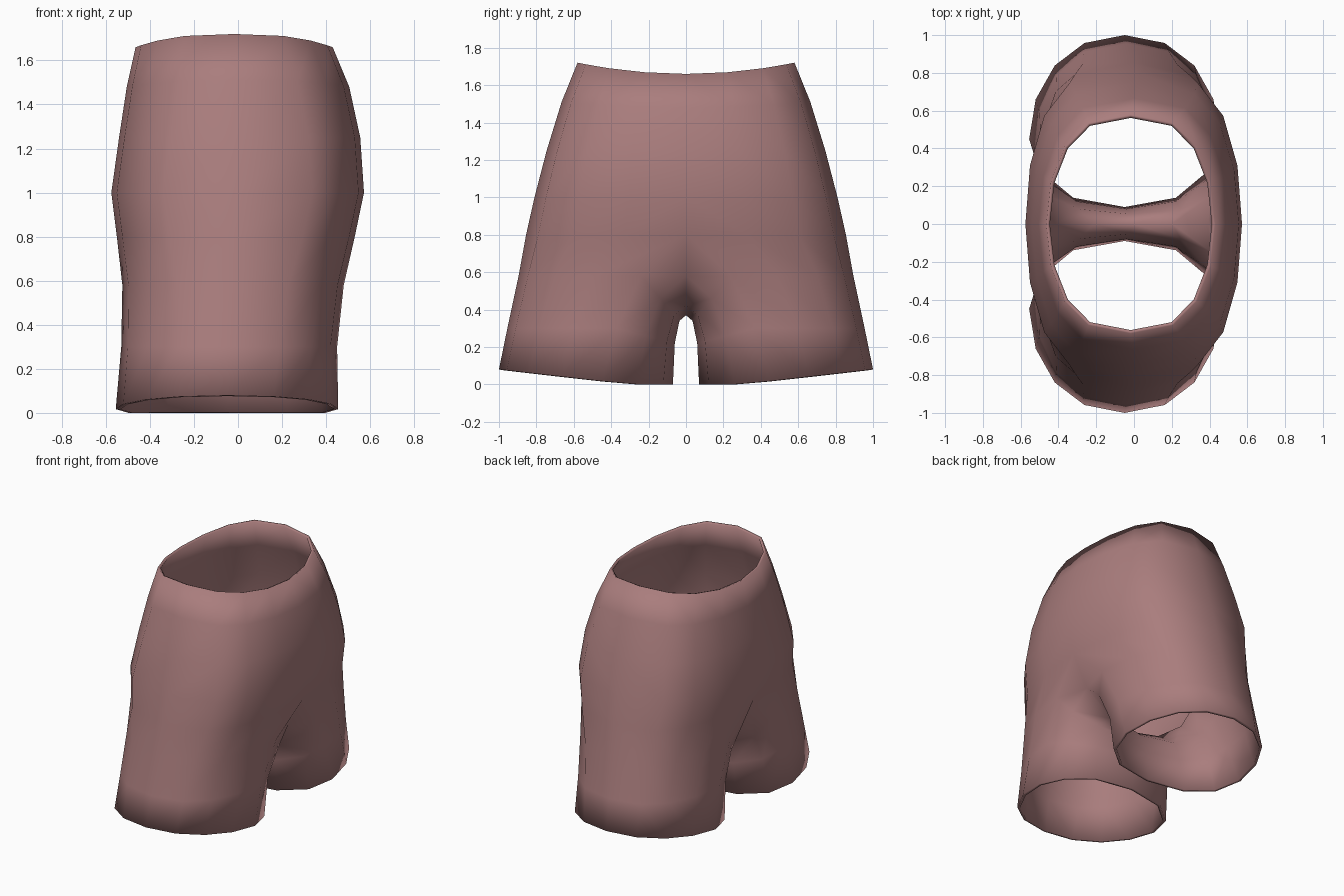
import bpy, bmesh, math

if "Cube" in bpy.data.objects:
    bpy.data.objects.remove(bpy.data.objects["Cube"])

mat = bpy.data.materials.new("dusty rose cloth")
mat.diffuse_color = (0.40, 0.205, 0.205, 1)
mat.use_nodes = True
mat.node_tree.nodes["Principled BSDF"].inputs["Base Color"].default_value = mat.diffuse_color

N_OUT, N_IN = 8, 6   # segments on the outer and inner half of each ring


def spow(v, e):
    return math.copysign(abs(v) ** e, v)


def half_arc(n, xmin, xmax, y0, y1, e, flip=False):
    """Points (x, y, s) of a half superellipse from one side to the other."""
    cx, a, pts = (xmin + xmax) / 2, (xmax - xmin) / 2, []
    for i in range(n + 1):
        t = math.pi * i / n
        s = max(0.0, math.sin(t))
        c = math.cos(t) * (-1 if flip else 1)
        if abs(c) < 1e-6:
            c = 0
        pts.append((cx + a * spow(c, e), y0 + (y1 - y0) * s, s))
    return pts


bm = bmesh.new()


def bridge(a, b):
    for i in range(len(a) - 1):
        bm.faces.new((a[i], a[i + 1], b[i + 1], b[i]))


# Hip section: half rings (z, xmin, xmax, ymax, rise, squareness)
hips = [(1.66, -0.465, 0.43, 0.58, 0.06, 0.72),
        (1.48, -0.505, 0.505, 0.665, 0.03, 0.65),
        (1.25, -0.54, 0.555, 0.745, 0.0, 0.58),
        (1.00, -0.575, 0.572, 0.81, 0.0, 0.55),
        (0.80, -0.55, 0.53, 0.855, 0.0, 0.6)]
rings = []
for z, x0, x1, ym, rise, e in hips:
    rings.append([bm.verts.new((x, y, z + rise * s * s))
                  for x, y, s in half_arc(N_OUT, x0, x1, 0, ym, e)])
for a, b in zip(rings, rings[1:]):
    bridge(a, b)

# Crotch seam on the centre plane, closing the last hip ring into a loop
seam = [bm.verts.new((x, 0, z)) for x, z in
        ((-0.43, 0.58), (-0.22, 0.42), (0, 0.37), (0.21, 0.42), (0.41, 0.58))]
loop = rings[-1] + seam
loop.append(loop[0])

# Leg: full rings (outer z, inner z, side y, inner y, outer y, xmin, xmax, squareness)
legs = [(0.58, 0.34, 0.24, 0.035, 0.895, -0.525, 0.48, 0.72),
        (0.30, 0.22, 0.37, 0.06, 0.955, -0.53, 0.45, 0.8),
        (0.00, 0.00, 0.45, 0.07, 1.00, -0.555, 0.455, 0.9)]
for zo, zi, y0, yi, yo, x0, x1, e in legs:
    outer = half_arc(N_OUT, x0, x1, y0, yo, e)
    inner = half_arc(N_IN, x0, x1, y0, yi, 0.85, True)[1:-1]
    new = []
    for x, y, s in outer:
        hem = 0.08 * max(0, (y - 0.3) / 0.7) if zo == 0 else 0
        new.append(bm.verts.new((x, y, zo + hem)))
    for x, y, s in inner:
        new.append(bm.verts.new((x, y, zo + (zi - zo) * s)))
    new.append(new[0])
    bridge(loop, new)
    loop = new

# Make every face point outward
bmesh.ops.recalc_face_normals(bm, faces=bm.faces)
bm.faces.ensure_lookup_table()
if bm.faces[N_OUT // 2].normal.y < 0:
    bmesh.ops.reverse_faces(bm, faces=bm.faces)
for f in bm.faces:
    f.smooth = True

me = bpy.data.meshes.new("shorts")
bm.to_mesh(me)
bm.free()
me.materials.append(mat)
shorts = bpy.data.objects.new("shorts", me)
bpy.context.collection.objects.link(shorts)

# Second leg by mirroring, then thin cloth thickness inward
mir = shorts.modifiers.new("mirror", "MIRROR")
mir.use_axis = (False, True, False)
mir.use_clip = True
sol = shorts.modifiers.new("cloth", "SOLIDIFY")
sol.thickness = 0.02
sol.offset = -1
